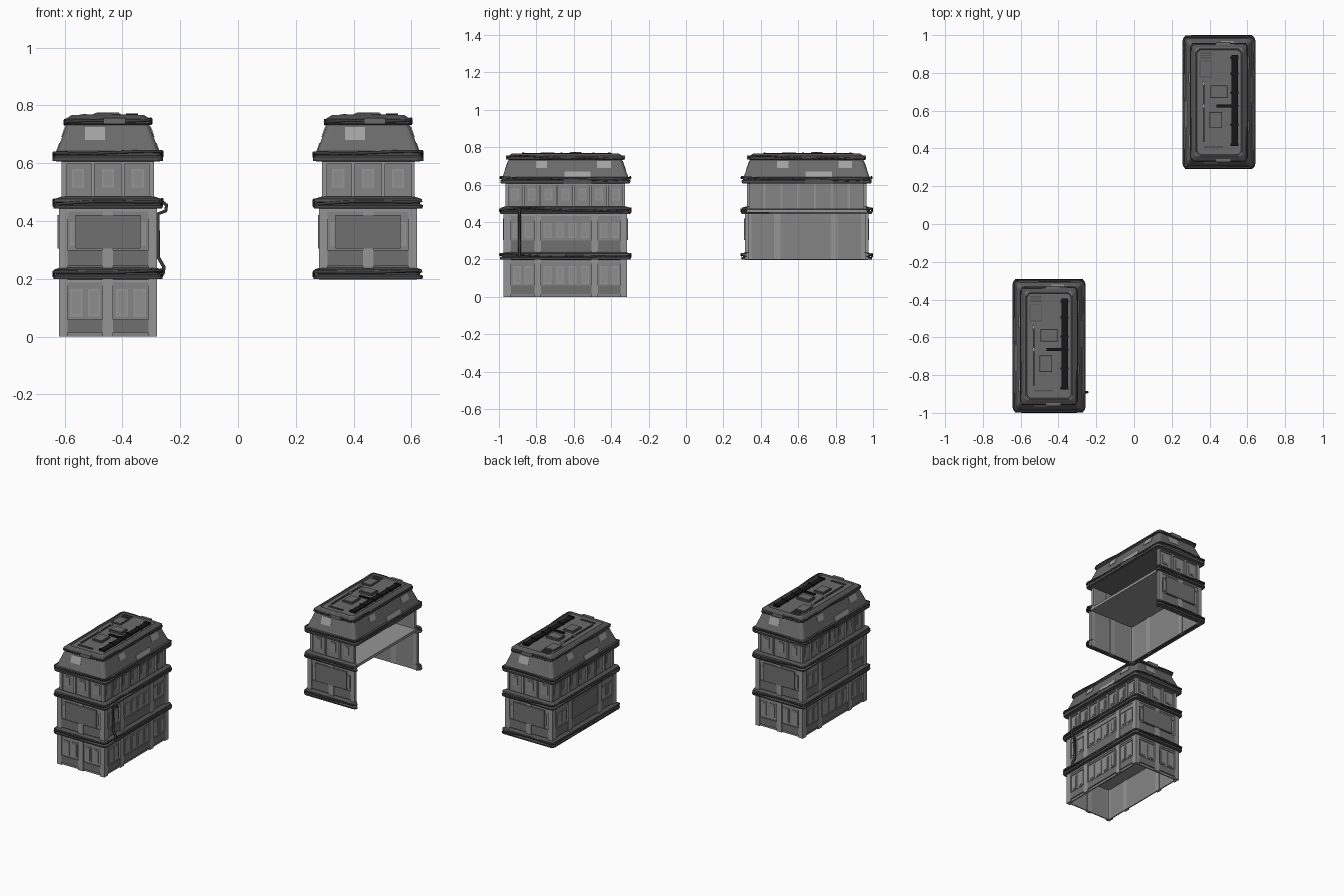
import bpy, bmesh, math
from mathutils import Vector

if "Cube" in bpy.data.objects:
    bpy.data.objects.remove(bpy.data.objects["Cube"])

COLORS = {"wall_grey": .30, "panel_grey": .235, "dark_panel": .16, "roof_grey": .145, "cornice_grey": .085,
          "cable_dark": .045, "black_duct": .008, "light_plate": .36, "window_grey": .27}
NAMES = list(COLORS)
MATS = []
for n, v in COLORS.items():
    m = bpy.data.materials.new(n)
    m.diffuse_color = (v, v, v, 1)
    m.use_nodes = True
    m.node_tree.nodes["Principled BSDF"].inputs["Base Color"].default_value = m.diffuse_color
    MATS.append(m)
WALL, PANEL, DARK, ROOF, CORN, CABLE, BLACK, LIGHT, WIN = range(9)
HX, HY = .17, .33


def finish(bm, name, loc):
    bmesh.ops.recalc_face_normals(bm, faces=bm.faces)
    me = bpy.data.meshes.new(name)
    bm.to_mesh(me)
    bm.free()
    for m in MATS:
        me.materials.append(m)
    ob = bpy.data.objects.new(name, me)
    ob.location = loc
    bpy.context.collection.objects.link(ob)
    return ob


def hexa(bm, pts, mat):
    v = [bm.verts.new(p) for p in pts]
    for f in ((0, 1, 2, 3), (4, 5, 6, 7), (0, 1, 5, 4), (1, 2, 6, 5), (2, 3, 7, 6), (3, 0, 4, 7)):
        bm.faces.new([v[i] for i in f]).material_index = mat


def box(bm, x0, x1, y0, y1, z0, z1, mat):
    hexa(bm, [(x, y, z) for z in (z0, z1) for x, y in ((x0, y0), (x1, y0), (x1, y1), (x0, y1))], mat)


# box on one facade: u runs along the wall, d is the outward offset
def side_box(bm, side, u0, u1, d0, d1, z0, z1, mat, slope=0, hx=HX, hy=HY):
    def place(u, d):
        return ((u, -hy - d), (hx + d, u), (-u, hy + d), (-hx - d, -u))[side]
    pts = []
    for z in (z0, z1):
        s = slope * (z - z0)
        pts += [(*place(u, d + s), z) for u, d in ((u0, d0), (u1, d0), (u1, d1), (u0, d1))]
    hexa(bm, pts, mat)


def ring(hx, hy, z, r=.02, seg=3):
    pts = []
    for k, (sx, sy) in enumerate(((1, 1), (-1, 1), (-1, -1), (1, -1))):
        for i in range(seg + 1):
            a = math.pi / 2 * (k + i / seg)
            pts.append((sx * (hx - r) + r * math.cos(a), sy * (hy - r) + r * math.sin(a), z))
    return pts


# stacked rounded rectangles; each entry is (hx, hy, z, material of the band above)
def loft(name, rings, loc, cap=False, open_right=False):
    bm = bmesh.new()
    rows = [[bm.verts.new(p) for p in ring(*r[:3])] for r in rings]
    n = len(rows[0])
    for a, b, r in zip(rows, rows[1:], rings):
        for i in range(n):
            if open_right and i == n - 1:
                continue
            j = (i + 1) % n
            bm.faces.new((a[i], a[j], b[j], b[i])).material_index = r[3]
    if cap:
        bm.faces.new(rows[0]).material_index = ROOF
        bm.faces.new(rows[-1]).material_index = rings[-1][3]
    return finish(bm, name, loc)


def tube(name, pts, rad, loc, cyclic=False, mat=CABLE):
    cu = bpy.data.curves.new(name, 'CURVE')
    cu.dimensions = '3D'
    cu.bevel_depth = rad
    cu.bevel_resolution = 1
    cu.use_fill_caps = True
    sp = cu.splines.new('POLY')
    sp.points.add(len(pts) - 1)
    for p, q in zip(sp.points, pts):
        p.co = (*q, 1)
    sp.use_cyclic_u = cyclic
    cu.materials.append(MATS[mat])
    ob = bpy.data.objects.new(name, cu)
    ob.location = loc
    bpy.context.collection.objects.link(ob)


# sagging cable round the building, leaving out the right side when open
def cable(name, hx, hy, z, amp, ph, loc, open_right=False):
    c = [(hx, -hy), (-hx, -hy), (-hx, hy), (hx, hy)]
    if not open_right:
        c.append(c[0])
    pts, s = [], ph
    for a, b in zip(c, c[1:]):
        a, b = Vector(a), Vector(b)
        n = 10 if abs(a.x - b.x) > .01 else 18
        for i in range(n):
            t = .03 + .94 * i / (n - 1)
            p = a.lerp(b, t)
            s += .55
            pts.append((p.x, p.y, z + amp * (math.sin(s) * .6 + math.sin(s * .43))))
    tube(name, pts, .0055, loc, not open_right)


# one storey of one facade: pillars, rails, recessed panels, sill panels and windows
def storey(bm, side, z0, z1, bays, sill, win, counts, L, board=None, hx=HX, hy=HY):
    def sb(*a):
        side_box(bm, side, *a, hx=hx, hy=hy)
    edges = [-L] + [e for b in bays for e in b] + [L]
    for u0, u1 in zip(edges[::2], edges[1::2]):
        sb(u0, u1, -.018, 0, z0, z1, WALL)
    for (u0, u1), n in zip(bays, counts):
        sb(u0, u1, -.016, -.009, z0, z1, PANEL)
        sb(u0, u1, -.016, -.001, z1 - .012, z1, WALL)
        if sill:
            sb(u0, u1, -.012, -.002, sill[0], sill[1], DARK)
            sb(u0, u1, -.012, -.005, win[1] + .012, z1 - .012, PANEL)
        p = (u1 - u0) / n
        for i in range(n):
            c = u0 + p * (i + .5)
            w = min(.021, p * .36)
            sb(c - w, c + w, -.01, -.005, win[0], win[1], WALL)
            sb(c - w + .007, c + w - .007, -.006, -.003, win[0] + .008, win[1] - .008, WIN)
    if board:
        sb(-board[0], board[0], -.01, .004, board[1], board[2], DARK)


SHORT = [(-.14, -.018), (.018, .14)]
LONG = [(-.29, -.165), (-.13, .14), (.175, .295)]


def even(n, L, gap):
    p = 2 * L / n
    return [(-L + p * i + gap, -L + p * (i + 1) - gap) for i in range(n)]


def building(tag, loc, full):
    sides = (("front", 0), ("right", 1), ("back", 2), ("left", 3))
    for nm, s in sides:
        if s == 1 and not full:
            continue                       # the corner block is open on its right
        long = s % 2
        L = HY if long else HX
        bays, cnt = (LONG, (2, 4, 2)) if long else (SHORT, (2, 2))
        bm = bmesh.new()
        if full:
            storey(bm, s, 0, .2, bays, (.015, .06), (.07, .165), cnt, L)
        board = (.112, .305, .42) if not long else ((.13, .305, .42) if s == 3 else None)
        storey(bm, s, .2, .445, bays, (.245, .3), (.315, .395), cnt, L, board)
        storey(bm, s, .47, .61, even(7, .315, .006) if long else even(3, .155, .006), None,
               (.515, .58), (1,) * 7, .32 if long else .16, hx=.16, hy=.32)
        finish(bm, f"{tag}_{nm}_wall", loc)

    # inner floors
    bm = bmesh.new()
    for z in ((.205, .45) if full else (.45,)):
        box(bm, -.162, .165, -.322, .322, z, z + .018, WALL)
    finish(bm, f"{tag}_floors", loc)

    # double-ridged cornices with cables
    for z, nm in ((.198, "lower"), (.442, "middle")):
        prof = [(-.005, 0), (.018, .002), (.021, .012), (.009, .017), (.009, .022), (.018, .024),
                (.016, .034), (-.008, .042)]
        loft(f"{tag}_{nm}_cornice", [(HX + d, HY + d, z + h, CORN) for d, h in prof], loc,
             open_right=not full)
        cable(f"{tag}_{nm}_cable", HX + .017, HY + .019, z + .022, .007, z * 9, loc, not full)

    # mansard roof with eave, slope and raised rim
    loft(f"{tag}_roof", [(.172, .332, .605, CORN), (.188, .346, .608, CORN), (.19, .348, .622, CORN),
         (.182, .340, .627, CORN), (.184, .342, .638, CORN), (.176, .336, .642, ROOF),
         (.143, .303, .732, CORN), (.149, .309, .737, CORN), (.148, .308, .752, CORN),
         (.13, .29, .763, ROOF), (.125, .285, .767, ROOF), (.119, .279, .767, ROOF),
         (.116, .276, .76, ROOF)], loc, cap=True)
    cable(f"{tag}_eave_cable", .187, .347, .632, .007, 1, loc)
    cable(f"{tag}_top_cable", .148, .308, .744, .006, 3, loc)

    # skylights and panels on the slopes
    bm = bmesh.new()
    for s in range(4):
        spots = ([(-.08, -.01, .68, .725, -.005)] if s % 2 == 0 else
                 [(-.158, -.098, .69, .727, -.009), (.17, .243, .69, .727, -.009),
                  (-.005, .135, .63, .67, .012)])
        for u0, u1, z0, z1, d in spots:
            side_box(bm, s, u0, u1, d - .02, d + (.001 if s % 2 else -.001), z0, z1, LIGHT, -.36)
        if s % 2:
            side_box(bm, s, -.01, .14, -.02, .021, .607, .629, CORN)
    finish(bm, f"{tag}_roof_plates", loc)

    # rooftop equipment
    bm = bmesh.new()
    for x, y, w, h, z in ((-.07, .175, .034, .045, .765), (0, .055, .044, .033, .772),
                          (-.017, -.095, .034, .043, .77)):
        box(bm, x - w, x + w, y - h, y + h, .758, z, CORN)
        box(bm, x - w + .005, x + w - .005, y - h + .005, y + h - .005, .76, z + .003, ROOF)
    box(bm, .066, .1, -.23, .25, .758, .769, BLACK)
    box(bm, -.012, .066, -.027, -.012, .758, .769, BLACK)
    for y in (-.225, -.12, -.02, .05, .15, .235):
        box(bm, .062, .104, y - .006, y + .006, .758, .772, BLACK)
    box(bm, -.085, -.078, -.21, .11, .758, .768, CORN)
    for y in (-.02, .1):
        box(bm, -.09, -.073, y - .008, y + .008, .758, .77, LIGHT)
    for i in range(3):
        box(bm, -.1, -.04, .232 + i * .012, .239 + i * .012, .758, .765, CORN)
    box(bm, -.08, .02, -.243, -.233, .758, .766, CORN)
    for y in (.31, -.31):
        box(bm, -.015, .06, y - .008, y + .008, .735, .757, ROOF)
    finish(bm, f"{tag}_roof_equipment", loc)


A, B = (-.45, -.645, 0), (.45, .645, 0)
building("tall_block", A, True)
building("open_block", B, False)

# drain pipe on the right of the tall block
tube("drain_pipe", [(.19, -.245, .215), (.194, -.245, .24), (.174, -.245, .275), (.174, -.245, .425),
                    (.2, -.245, .435), (.203, -.245, .455), (.185, -.245, .468)], .007, A)
